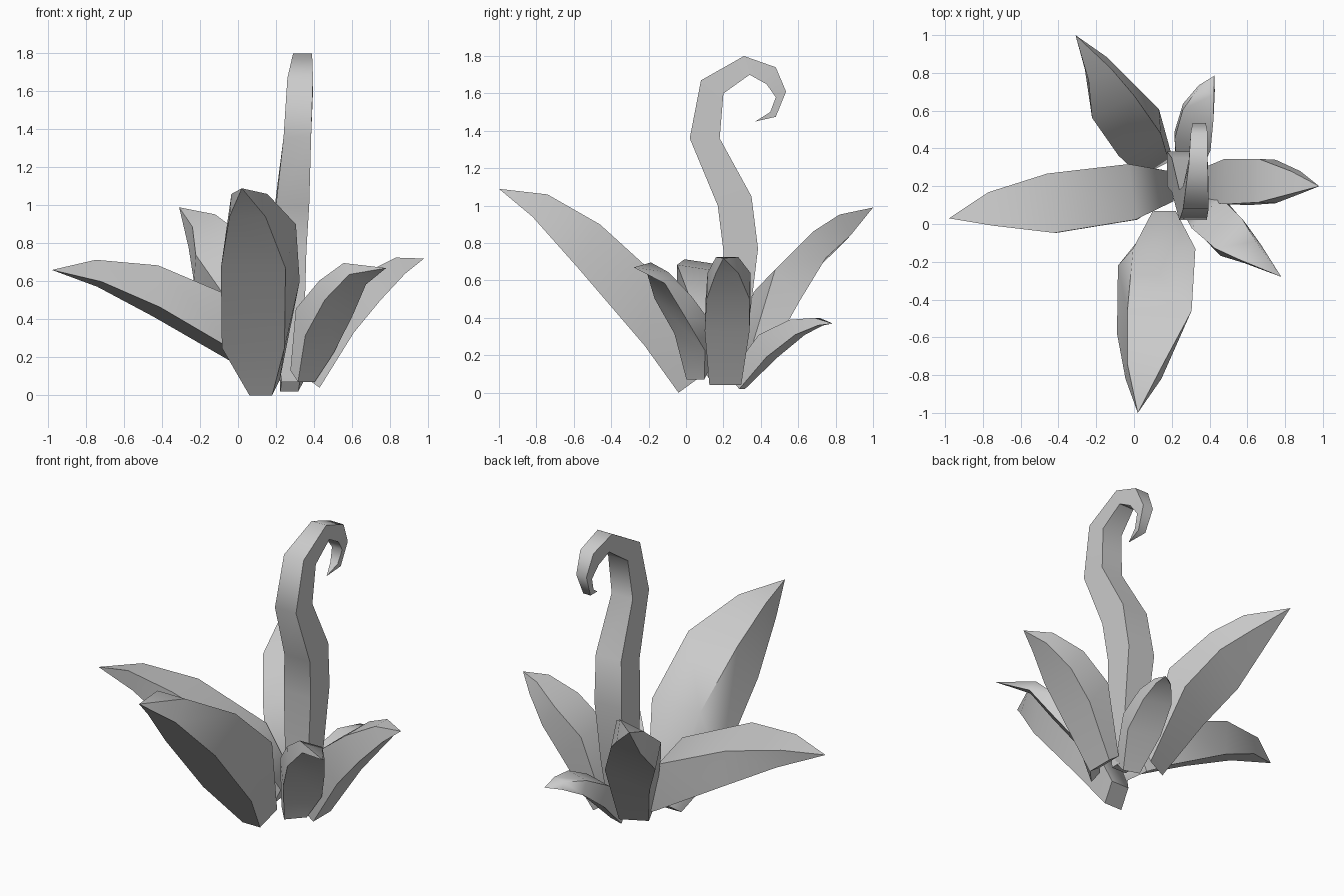
import bpy, bmesh
from mathutils import Vector


def loft(name, width_dir, stations, tip):
    """Four-sided tapering limb. Station: inner edge middle, outer edge middle, width."""
    side = Vector(width_dir).normalized()
    flat = Vector((side.x, side.y, 0)).normalized()   # the root end stays level
    bm = bmesh.new()
    rings = []
    for k, (inner, outer, w) in enumerate(stations):
        a, b, h = Vector(inner), Vector(outer), (side if k else flat) * (w / 2)
        rings.append([bm.verts.new(p) for p in (a - h, a + h, b + h, b - h)])
    bm.faces.new(rings[0])
    for r, s in zip(rings, rings[1:]):
        for i in range(4):
            j = (i + 1) % 4
            bm.faces.new((r[i], r[j], s[j], s[i]))
    # pointed end
    end = bm.verts.new(tip)
    for i in range(4):
        bm.faces.new((rings[-1][i], rings[-1][(i + 1) % 4], end))
    bmesh.ops.recalc_face_normals(bm, faces=bm.faces)
    mesh = bpy.data.meshes.new(name)
    bm.to_mesh(mesh)
    bm.free()
    ob = bpy.data.objects.new(name, mesh)
    bpy.context.collection.objects.link(ob)
    bpy.ops.object.select_all(action='DESELECT')
    ob.select_set(True)
    bpy.context.view_layer.objects.active = ob
    bpy.ops.object.shade_smooth_by_angle(angle=1.1)
    return ob


# Large front leaf
loft("front_leaf", (1, 0, 0), [
    ((.16, .07, .08), (.12, -.04, 0), .12),
    ((.16, -.13, .60), (.08, -.22, .25), .33),
    ((.135, -.46, .90), (.08, -.58, .67), .34),
    ((.06, -.74, 1.06), (.05, -.82, .94), .19)], (.02, -1, 1.09))

# Long left leaf
loft("left_leaf", (-.12, .98, -.15), [
    ((.20, .20, .18), (.15, .20, .08), .16),
    ((-.01, .17, .48), (-.0, .17, .19), .30),
    ((-.44, .11, .66), (-.43, .11, .44), .32),
    ((-.76, .08, .70), (-.73, .08, .585), .18)], (-.98, .03, .66))

# Right leaf
loft("right_leaf", (0, 1, 0), [
    ((.36, .21, .09), (.43, .21, .04), .17),
    ((.48, .225, .50), (.61, .22, .33), .24),
    ((.66, .23, .64), (.75, .225, .50), .23),
    ((.83, .22, .725), (.88, .22, .64), .12)], (.98, .20, .72))

# Rolled back leaf
loft("back_leaf", (.78, .4, .42), [
    ((.11, .29, .17), (.12, .34, .08), .17),
    ((.03, .42, .60), (.02, .55, .43), .28),
    ((-.11, .62, .80), (-.12, .69, .66), .28),
    ((-.18, .79, .92), (-.20, .85, .81), .15)], (-.31, 1, .99))

# Rolled front-right leaf
loft("front_right_leaf", (.6, .65, -.36), [
    ((.32, .08, .13), (.36, .05, .07), .13),
    ((.38, .06, .41), (.43, .02, .27), .24),
    ((.50, -.05, .56), (.53, -.09, .46), .23),
    ((.60, -.14, .67), (.63, -.16, .61), .14)], (.78, -.28, .67))

# Small back-right leaf
loft("back_right_leaf", (.93, -.3, 0), [
    ((.28, .24, .09), (.27, .30, .02), .10),
    ((.31, .42, .31), (.31, .46, .19), .20),
    ((.34, .58, .39), (.34, .61, .31), .17),
    ((.38, .70, .40), (.385, .72, .36), .09)], (.425, .785, .37))

# Curled stem: front (y, z), back (y, z), left x, right x
stem = [
    (.20, .07, .29, .07, .23, .33),
    (.19, .40, .34, .40, .19, .35),
    (.20, .76, .385, .77, .175, .36),
    (.17, 1.0, .35, 1.05, .20, .375),
    (.02, 1.36, .18, 1.36, .24, .385),
    (.08, 1.67, .20, 1.60, .26, .395),
    (.31, 1.80, .34, 1.70, .29, .39),
    (.48, 1.74, .43, 1.65, .30, .39),
    (.535, 1.61, .48, 1.58, .31, .38),
    (.48, 1.475, .45, 1.50, .32, .37)]
loft("curled_stem", (1, 0, 0), [
    (((l + r) / 2, y0, z0), ((l + r) / 2, y1, z1), r - l)
    for y0, z0, y1, z1, l, r in stem], (.35, .37, 1.45))
